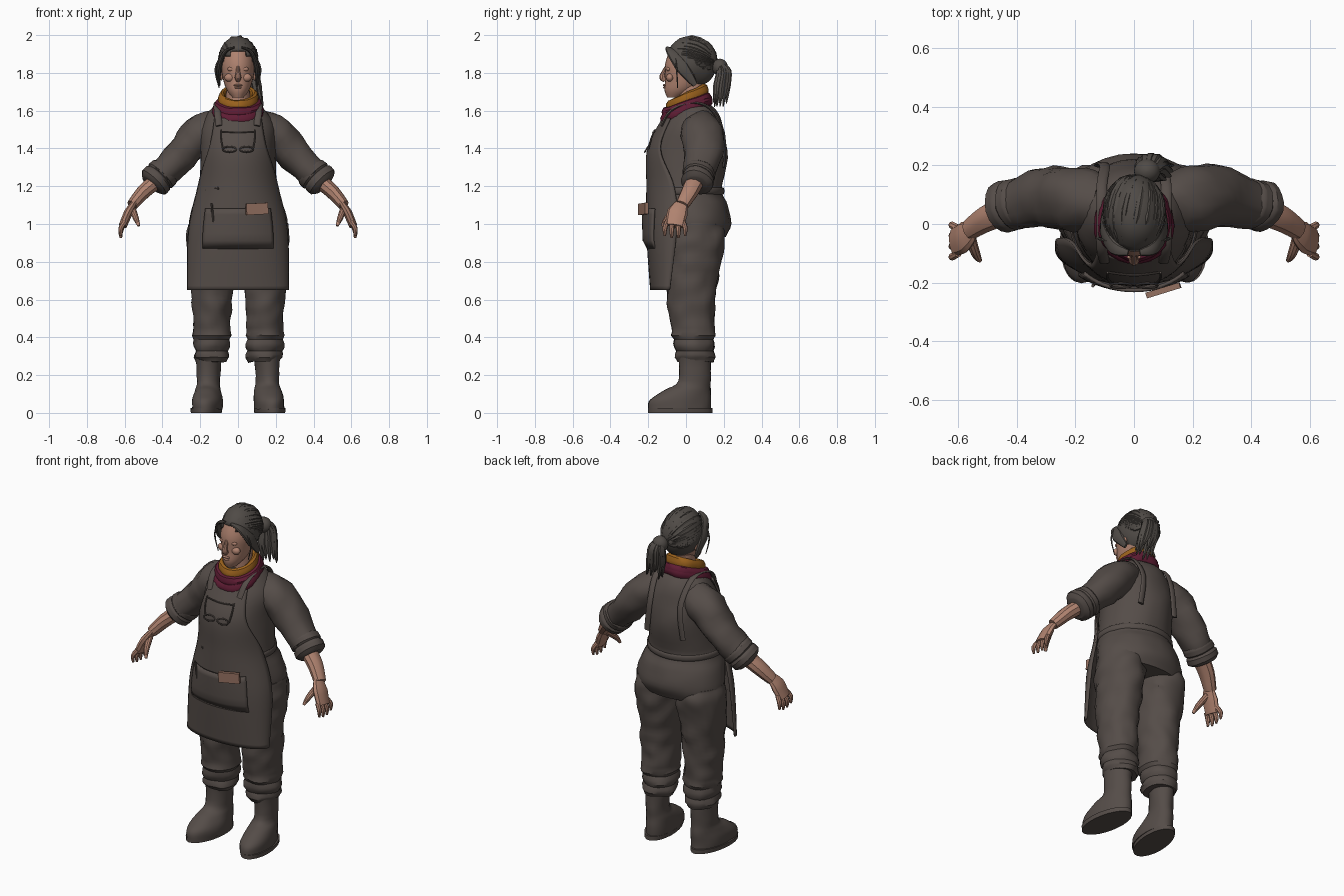
import bpy, bmesh, math, random
from mathutils import Vector, noise

default_cube = bpy.data.objects.get("Cube")
if default_cube:
    bpy.data.objects.remove(default_cube)
random.seed(4)
parts = []
SIDES = {"left": 1, "right": -1}


def material(name, *colour):
    mat = bpy.data.materials.new(name)
    mat.use_nodes = True
    mat.diffuse_color = (*colour, 1)
    mat.node_tree.nodes["Principled BSDF"].inputs["Base Color"].default_value = (*colour, 1)
    return mat


CLOTH = material("grey brown cloth", .09, .073, .065)
HAIR = material("dark hair", .08, .07, .062)
SKIN = material("skin", .43, .225, .16)
MAROON = material("maroon wool", .115, .012, .034)
OCHRE = material("ochre wool", .32, .12, .012)
LEATHER = material("tan leather", .3, .165, .12)


def smooth(points, steps):
    """Run a smooth curve through points of any dimension."""
    points = [Vector(point) for point in points]
    padded = [points[0], *points, points[-1]]
    result = []
    for a, b, c, d in zip(padded, padded[1:], padded[2:], padded[3:]):
        for step in range(steps):
            t = step / steps
            bend = (a * 2 - b * 5 + c * 4 - d) * t + (b * 3 - c * 3 + d - a) * t * t
            result.append(b + ((c - a) + bend) * t / 2)
    return result + [points[-1]]


def build(name, rows, mat, wrap=True, closed=False, wrinkle=0, side=1, drop=None, thickness=0):
    """Skin rows of points into one mesh object."""
    bm = bmesh.new()
    grid = [[bm.verts.new((x * side, y, z)) for x, y, z in row] for row in rows]
    if closed:
        grid.append(grid[0])
    for lower, upper in zip(grid, grid[1:]):
        for j in range(len(lower) if wrap else len(lower) - 1):
            k = (j + 1) % len(lower)
            bm.faces.new((lower[j], lower[k], upper[k], upper[j]))
    if wrap and not closed:
        bm.faces.new(grid[0])
        bm.faces.new(grid[-1])
    bmesh.ops.recalc_face_normals(bm, faces=bm.faces)
    if drop:
        unwanted = [face for face in bm.faces if drop(face.calc_center_median())]
        bmesh.ops.delete(bm, geom=unwanted, context="FACES")
    bm.normal_update()
    for vert in bm.verts:
        vert.co += vert.normal * noise.noise(vert.co * 13) * wrinkle
    mesh = bpy.data.meshes.new(name)
    bm.to_mesh(mesh)
    bm.free()
    mesh.materials.append(mat)
    ob = bpy.data.objects.new(name, mesh)
    bpy.context.scene.collection.objects.link(ob)
    if thickness:
        solid = ob.modifiers.new("thickness", "SOLIDIFY")
        solid.thickness, solid.offset = thickness, 0
    parts.append(ob)


def loft(name, rings, mat, x=0, n=24, steps=4, shear=0, gathered=0, **options):
    """Stack of level rings: height, half width, front, back."""
    rows = []
    for z, half, front, back in smooth(rings, steps):
        fold = 1 + .06 * math.sin(z * 110) if z < gathered else 1
        row = []
        for j in range(n):
            angle = math.tau * j / n
            y = (front + back) / 2 + fold * math.sin(angle) * (back - front) / 2
            row.append((x + fold * half * math.cos(angle) - shear * y, y, z))
        rows.append(row)
    build(name, rows, mat, **options)


def ball(name, centre, size, mat, n=12, **options):
    rings = []
    for i in range(n + 1):
        angle = math.pi * ((i + .1) / (n + .2) - .5)
        reach = size[1] * math.cos(angle)
        rings.append((centre[2] + size[2] * math.sin(angle), size[0] * math.cos(angle),
                      centre[1] - reach, centre[1] + reach))
    loft(name, rings, mat, x=centre[0], n=2 * n, steps=1, **options)


def tube(name, path, radii, mat, flat=1, n=10, ref=(0, 1, 0), steps=4, closed=False, **options):
    """Sweep an ellipse along a path; radii run along ref, flat scales across it."""
    path = smooth(path, steps)
    ref, count, rows = Vector(ref), len(path), []
    for i, point in enumerate(path):
        before = path[i - 1] if i or closed else point
        after = path[(i + 1) % count] if i + 1 < count or closed else point
        along = (after - before).normalized()
        u = (ref - along * ref.dot(along)).normalized()
        v = along.cross(u) * flat
        place = i / (count - 1) * (len(radii) - 1)
        k = min(int(place), len(radii) - 2)
        radius = radii[k] + (radii[k + 1] - radii[k]) * (place - k)
        angles = [math.tau * j / n for j in range(n)]
        rows.append([point + (u * math.cos(a) + v * math.sin(a)) * radius for a in angles])
    build(name, rows, mat, closed=closed, **options)


def hoop(name, centre, width, depth, tilt, radius, mat, flat=1, n=32, **options):
    """Closed oval roll, raised towards the back by tilt."""
    x, y, z = centre
    angles = [math.tau * i / n for i in range(n)]
    path = [(x + width * math.cos(a), y + depth * math.sin(a), z + tilt * math.sin(a)) for a in angles]
    tube(name, path, (radius, radius), mat, flat=flat, ref=(0, 0, 1), steps=1, closed=True, **options)


def front_panel(name, rows, thickness, n=20):
    """Curved sheet: height, half width, centre y, depth, half angle."""
    grid = []
    for z, half, y, depth, angle in rows:
        turns = [math.radians(angle) * (2 * j / n - 1) for j in range(n + 1)]
        grid.append([(half * math.sin(a), y - depth * math.cos(a), z) for a in turns])
    build(name, grid, CLOTH, wrap=False, thickness=thickness)


# Sweater body
loft("sweater", [(.93, .25, -.11, .21), (1, .26, -.15, .24), (1.1, .24, -.17, .22), (1.18, .21, -.18, .19),
                 (1.35, .2, -.19, .22), (1.5, .2, -.14, .2), (1.6, .15, -.08, .16), (1.65, .08, -.05, .1)],
     CLOTH, n=32, wrinkle=.006)

# Apron, with a pocket that follows its curve
apron = smooth([(.65, .265, -.085, .1, 90), (.95, .26, -.05, .155, 90), (1.2, .22, 0, .205, 72),
                (1.4, .21, .01, .21, 46), (1.56, .19, .035, .155, 40)], 8)
front_panel("apron", apron, .01)
pocket = [(z, half, y, depth + .02 * (z > .9), 45) for z, half, y, depth, _ in apron if .85 < z < 1.1]
front_panel("apron_pocket", pocket, .012)
hoop("apron_waistband", (0, 0, 1.175), .213, .197, 0, .018, CLOTH, flat=.35)
tube("bib_slot", [(-.17, -.13, 1.18), (-.1, -.185, 1.19)], (.008, .008), CLOTH)

# Pocket contents
bpy.ops.mesh.primitive_cube_add(size=1, location=(.1, -.226, 1.08), rotation=(0, -.05, .3), scale=(.12, .02, .06))
wallet = bpy.context.object
wallet.name = "pocket_wallet"
wallet.data.materials.append(LEATHER)
tube("pocket_pencil", [(-.13, -.2, 1), (-.14, -.21, 1.11)], (.006, .006), CLOTH)

# Spectacles hanging on the bib
tube("spectacle_cord", [(-.09, -.165, 1.49), (0, -.175, 1.485), (.09, -.165, 1.49)], (.004, .004), CLOTH)
for word, side in SIDES.items():
    hoop(word + "_spectacle_rim", (side * .045, -.21, 1.395), .036, .008, .014, .004, CLOTH, n=16)
    tube(word + "_spectacle_arm", [(.08, -.2, 1.395), (.09, -.185, 1.45), (.09, -.165, 1.5)],
         (.005, .004), CLOTH, side=side)

for word, side in SIDES.items():
    # Apron straps over the shoulders
    tube(word + "_strap", [(.1, -.13, 1.52), (.11, -.08, 1.6), (.11, .03, 1.64), (.11, .13, 1.61),
                           (.1, .2, 1.48), (.12, .2, 1.3)], (.018, .018), CLOTH, flat=.4, ref=(1, 0, 0), side=side)

    # Sleeves with rolled cuffs
    tube(word + "_sleeve", [(.1, .07, 1.53), (.2, .085, 1.47), (.3, .09, 1.365), (.41, .065, 1.255)],
         (.09, .115, .1, .085), CLOTH, flat=.9, n=18, side=side, wrinkle=.014)
    for label, x in (("upper", .4), ("lower", .435)):
        bulge = [(x + d, .17 - x / 4 - d / 3, 1.665 - x - d) for d in (-.03, -.01, .01, .025)]
        tube(f"{word}_{label}_cuff_roll", bulge, (.065, .088, .088, .06), CLOTH, n=18, side=side, wrinkle=.008)

    # Forearm, palm and fingers
    tube(word + "_forearm", [(.43, .05, 1.23), (.5, .02, 1.17), (.56, -.02, 1.1)],
         (.052, .047, .036), SKIN, flat=.85, side=side)
    tube(word + "_palm", [(.55, -.02, 1.11), (.58, -.045, 1.06), (.61, -.06, .99)],
         (.034, .055, .05), SKIN, flat=.45, side=side)
    for finger in range(4):
        y = -.1 + finger * .028
        spread = y + (finger - 1.5) * .008
        tip = .925 + .012 * (finger in (0, 3))
        tube(f"{word}_finger_{finger + 1}", [(.6, y, 1.01), (.62, spread, tip + .04), (.62, spread, tip)],
             (.014, .013, .006), SKIN, n=8, side=side)
    tube(word + "_thumb", [(.56, -.04, 1.08), (.54, -.1, 1.03), (.525, -.125, .99)], (.02, .016, .007), SKIN, side=side)

    # Trousers gathered over the boots
    loft(word + "_trouser_leg", [(.27, .09, -.05, .15), (.45, .1, -.08, .15), (.65, .11, -.1, .16),
                                 (.9, .13, -.1, .2), (1, .12, -.1, .19)],
         CLOTH, x=.14, steps=10, gathered=.42, side=side, wrinkle=.014)

    # Boots, toes turned out
    loft(word + "_boot", [(.02, .08, -.2, .13), (.07, .08, -.19, .13), (.12, .07, -.11, .13),
                          (.17, .06, -.04, .13), (.3, .07, -.04, .13)],
         CLOTH, x=.16, shear=.1, side=side, wrinkle=.006)
    loft(word + "_boot_sole", [(0, .08, -.2, .14), (.025, .083, -.2, .14)], CLOTH, x=.165, shear=.1, side=side)

# Neck, head and face
loft("neck", [(1.58, .07, -.04, .1), (1.74, .06, -.05, .1)], SKIN)
loft("head", [(1.67, .03, -.1, -.03), (1.71, .06, -.114, .05), (1.77, .08, -.11, .11), (1.85, .09, -.11, .13),
              (1.93, .07, -.08, .11), (1.96, .04, -.04, .08)], SKIN)
tube("nose", [(0, -.1, 1.84), (0, -.12, 1.8), (0, -.125, 1.775), (0, -.11, 1.76)], (.008, .012, .018, .012),
     SKIN, ref=(1, 0, 0))
ball("upper_lip", (0, -.113, 1.735), (.024, .009, .006), SKIN)
ball("lower_lip", (0, -.113, 1.722), (.02, .009, .006), SKIN)
for word, side in SIDES.items():
    ball(word + "_eyelid", (.036, -.092, 1.82), (.02, .012, .012), SKIN, side=side)
    ball(word + "_cheek", (.045, -.085, 1.775), (.027, .02, .022), SKIN, side=side)
    ball(word + "_ear", (.088, .02, 1.79), (.012, .022, .03), SKIN, side=side)

# Hair cap with strands combed back to the knot
middle, size = Vector((0, .03, 1.86)), Vector((.1, .133, .13))
ball("hair_cap", middle, size, HAIR, n=14, wrinkle=.006, thickness=.01,
     drop=lambda p: p.z < 1.91 - 1.25 * (p.y + .09))
knot = Vector((.25, .93, -.15)).normalized()
strands = 25
for strand in range(strands):
    angle = math.pi * (strand / (strands - 1) - .5) * 1.25
    rise = math.cos(angle)
    start = Vector((math.sin(angle), .1 - .85 * rise, .62 * rise - .1)).normalized()
    path = [middle + start.slerp(knot, i / 8) * size * random.uniform(.98, 1.01) for i in range(9)]
    tube(f"hair_strand_{strand + 1}", path, (.005, .012, .012, .005), HAIR, flat=.8, n=6, ref=(1, .1, .2), steps=1)
for word, side in SIDES.items():
    tube(word + "_side_lock", [(.02, -.098, 1.935), (.07, -.08, 1.91), (.1, -.02, 1.83), (.1, .05, 1.735)],
         (.01, .024, .036, .014), HAIR, flat=.45, side=side)
    tube(word + "_loose_wisp", [(.085, -.06, 1.9), (.12, -.05, 1.82), (.1, -.045, 1.72)],
         (.004, .005, .002), HAIR, n=5, side=side)

# Ponytail
ball("hair_knot", (.045, .18, 1.83), (.045, .042, .045), HAIR)
strands = 12
for strand in range(strands):
    angle = math.tau * strand / strands
    offset = Vector((.036 * math.cos(angle), .026 * math.sin(angle), 0))
    spine = [(.045, .175, 1.855), (.055, .2, 1.81), (.065, .19, 1.73), (.085, .18, random.uniform(1.61, 1.68))]
    path = [Vector(point) + offset * spread for point, spread in zip(spine, (.5, 1, 1.2, 1.3))]
    tube(f"ponytail_strand_{strand + 1}", path, (.008, .017, .018, .003), HAIR, n=6, ref=(1, 0, 0))

# Scarf rolls, sloping down to the front
hoop("ochre_scarf_roll", (0, .008, 1.662), .088, .088, .04, .036, OCHRE, flat=.6, wrinkle=.012)
hoop("upper_maroon_roll", (0, .004, 1.622), .104, .104, .04, .034, MAROON, flat=.8, wrinkle=.012)
hoop("lower_maroon_roll", (0, 0, 1.6), .112, .112, .05, .034, MAROON, flat=.8, wrinkle=.012)

# Soft shading with crisp folds
bpy.ops.object.select_all(action="DESELECT")
for ob in parts:
    ob.select_set(True)
bpy.context.view_layer.objects.active = parts[0]
bpy.ops.object.shade_smooth_by_angle(angle=math.radians(35))
